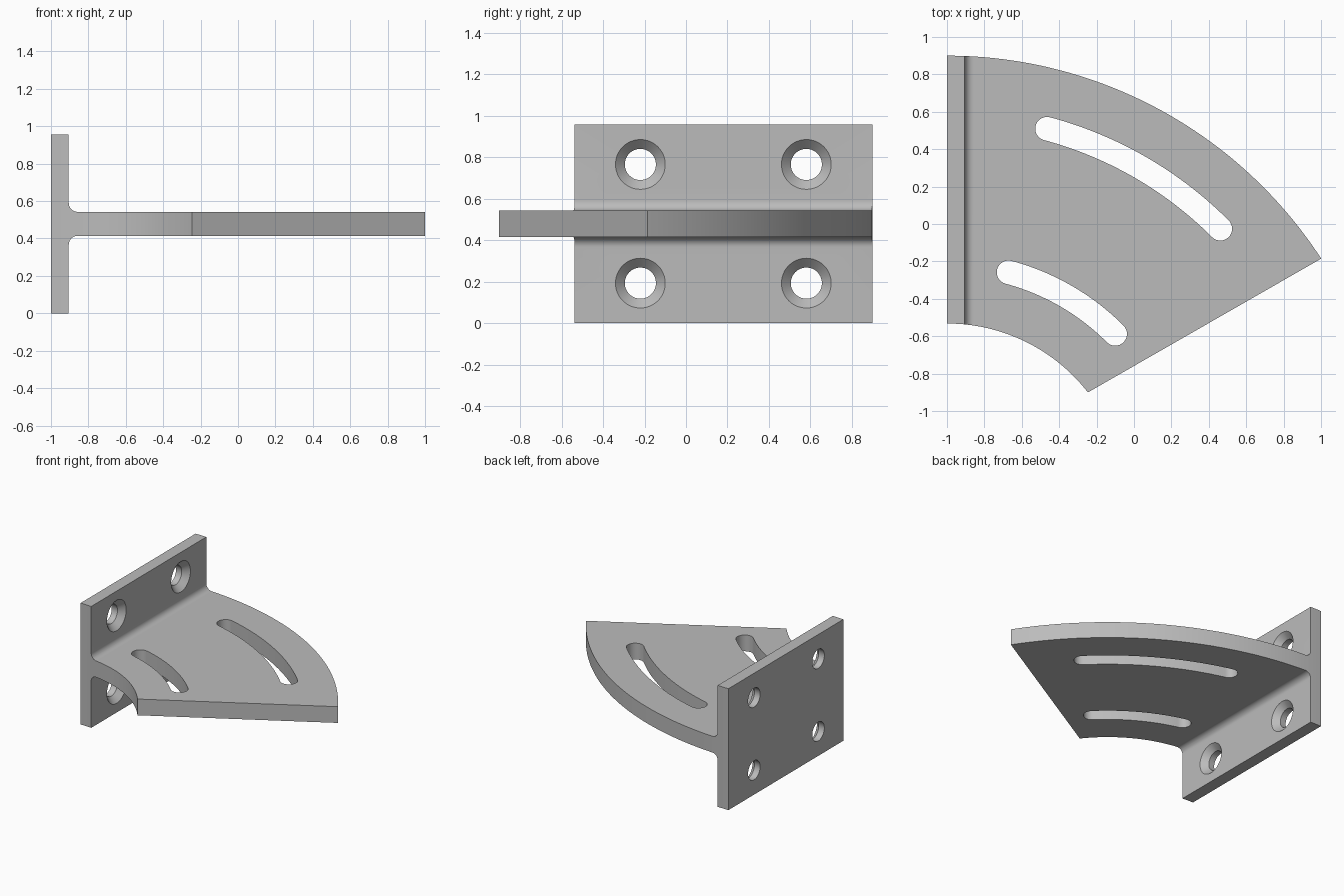
import bpy, bmesh
from math import sin, cos, pi, radians
from mathutils import Matrix, Vector

if "Cube" in bpy.data.objects:
    bpy.data.objects.remove(bpy.data.objects["Cube"], do_unlink=True)

# Main dimensions
CX, CY = -1.0, -1.487            # common centre of all the arcs
R_OUT, R_IN = 2.387, 0.955       # arc edges of the shelf
HEIGHT, MID = 0.957, 0.4785      # wall plate height, shelf mid height
WALL_X, HALF, FILLET = -0.905, 0.064, 0.048

steel = bpy.data.materials.new("grey_steel")
steel.use_nodes = True
GREY = (0.5, 0.5, 0.5, 1)
steel.diffuse_color = GREY
steel.node_tree.nodes["Principled BSDF"].inputs["Base Color"].default_value = GREY


def polar(radius, angle, cx=CX, cy=CY):
    """Point on a circle, angle measured clockwise from +y."""
    return (cx + radius * sin(angle), cy + radius * cos(angle))


def arc(radius, a, b, n, cx=CX, cy=CY):
    return [polar(radius, a + (b - a) * i / n, cx, cy) for i in range(n + 1)]


def make_object(name, bm):
    bmesh.ops.recalc_face_normals(bm, faces=bm.faces)
    mesh = bpy.data.meshes.new(name)
    bm.to_mesh(mesh)
    bm.free()
    mesh.materials.append(steel)
    obj = bpy.data.objects.new(name, mesh)
    bpy.context.collection.objects.link(obj)
    return obj


def prism(name, outline, place, vector):
    """Extrude a 2D outline; place maps its points into space."""
    bm = bmesh.new()
    face = bm.faces.new([bm.verts.new(place(p)) for p in outline])
    ext = bmesh.ops.extrude_face_region(bm, geom=[face])
    verts = [v for v in ext["geom"] if isinstance(v, bmesh.types.BMVert)]
    bmesh.ops.translate(bm, verts=verts, vec=Vector(vector))
    return make_object(name, bm)


def flat(p):
    return (p[0], p[1], -0.5)


def boolean(target, tool, operation):
    mod = target.modifiers.new("cut", 'BOOLEAN')
    mod.operation, mod.solver, mod.object = operation, 'EXACT', tool
    bpy.context.view_layer.objects.active = target
    bpy.ops.object.modifier_apply(modifier=mod.name)
    bpy.data.objects.remove(tool, do_unlink=True)


# T section: wall plate and shelf joined by fillets
fx, fz = WALL_X + FILLET, MID + HALF + FILLET
upper = [(-1, HEIGHT), (WALL_X, HEIGHT)]
upper += arc(FILLET, -pi / 2, -pi, 10, fx, fz)
upper += [(1.2, MID + HALF)]
section = upper + [(x, HEIGHT - z) for x, z in reversed(upper)]
bracket = prism("slotted_bracket", section, lambda p: (p[0], -1.2, p[1]), (0, 2.4, 0))

# Plan outline: two concentric arcs and a slanted end
end_out, end_in = radians(56.95), radians(52.1)
plan = [(-1.1, CY + R_OUT)] + arc(R_OUT, 0, end_out, 64)
plan += arc(R_IN, end_in, 0, 40) + [(-1.1, CY + R_IN)]
boolean(bracket, prism("plan_cutter", plan, flat, (0, 0, 2)), 'INTERSECT')

# Curved slots with round ends
W, A, B = 0.063, radians(15), radians(45)
for radius in (2.067, 1.272):
    outline = arc(radius + W, A, B, 40)
    outline += arc(W, B, B + pi, 16, *polar(radius, B))[1:-1]
    outline += arc(radius - W, B, A, 40)
    outline += arc(W, A + pi, A + 2 * pi, 16, *polar(radius, A))[1:-1]
    boolean(bracket, prism("slot_cutter", outline, flat, (0, 0, 2)), 'DIFFERENCE')

# Countersunk screw holes: rings of (x, radius) lofted along x
RINGS = [(-1.1, 0.075), (-0.95, 0.075), (WALL_X, 0.12), (-0.86, 0.12)]
for y in (-0.22, 0.58):
    for side in (-1, 1):
        z = MID + side * 0.286
        bm = bmesh.new()
        rings = [[bm.verts.new((x, *p)) for p in arc(r, 0, 2 * pi, 48, y, z)[:-1]]
                 for x, r in RINGS]
        for a, b in zip(rings, rings[1:]):
            for i in range(len(a)):
                bm.faces.new((a[i - 1], a[i], b[i], b[i - 1]))
        bm.faces.new(rings[0])
        bm.faces.new(rings[-1])
        boolean(bracket, make_object("screw_hole_cutter", bm), 'DIFFERENCE')

# Smooth curves, crisp edges
bpy.ops.object.select_all(action='DESELECT')
bracket.select_set(True)
bpy.context.view_layer.objects.active = bracket
bpy.ops.object.shade_smooth_by_angle(angle=radians(30))
